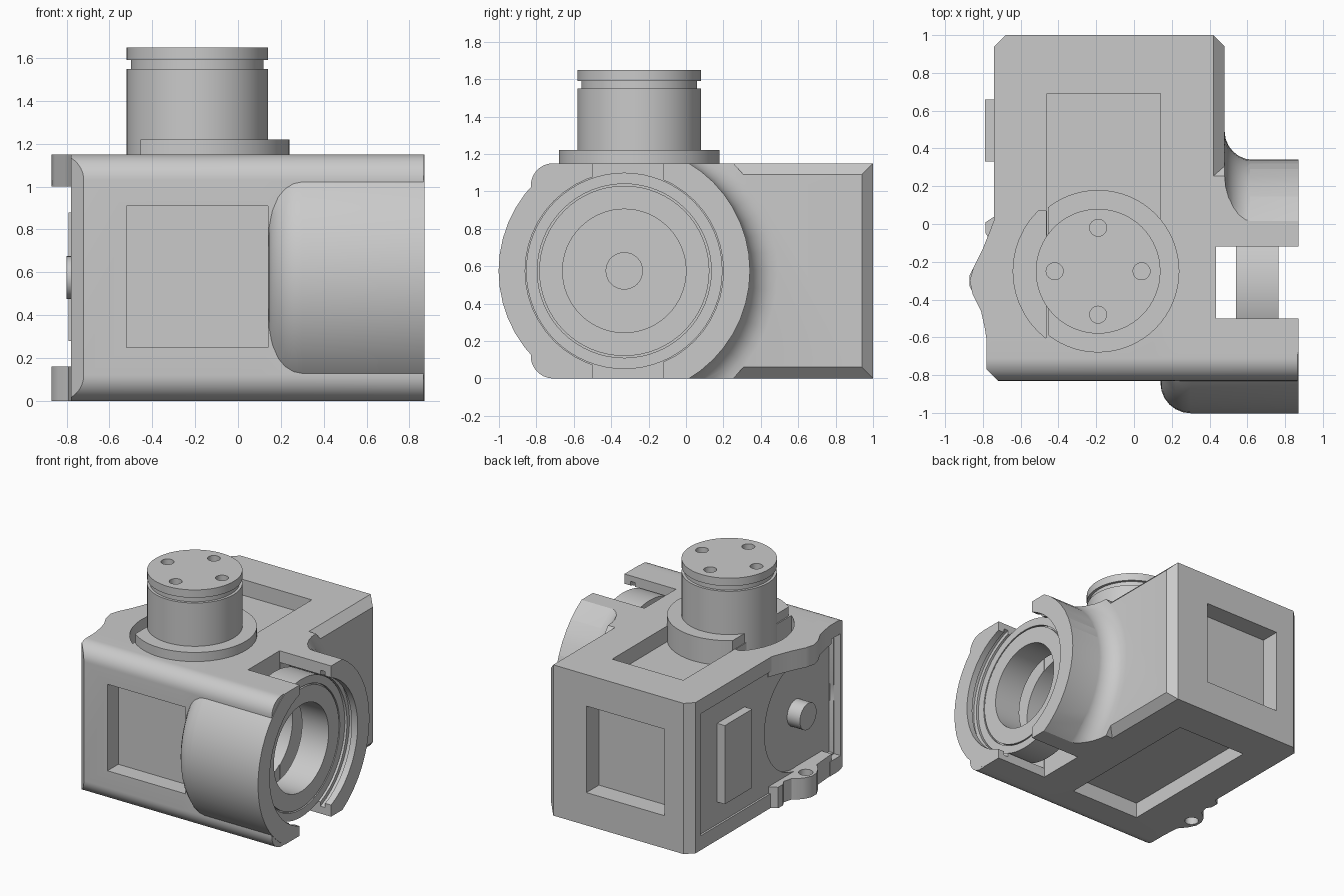
import bpy, bmesh
from math import pi, sin, cos

old = bpy.data.objects.get("Cube")
if old:
    bpy.data.objects.remove(old)

grey = bpy.data.materials.new("plain grey")
grey.use_nodes = True
colour = (0.59, 0.59, 0.59, 1)
grey.diffuse_color = colour
grey.node_tree.nodes["Principled BSDF"].inputs["Base Color"].default_value = colour

TOP = 1.15              # housing height
AY, AZ = -0.33, 0.575   # side bearing axis
HX, HY = -0.19, -0.25   # top hub axis


def finish(name, bm):
    bmesh.ops.remove_doubles(bm, verts=bm.verts, dist=1e-5)
    bmesh.ops.recalc_face_normals(bm, faces=bm.faces)
    me = bpy.data.meshes.new(name)
    bm.to_mesh(me)
    bm.free()
    me.materials.append(grey)
    ob = bpy.data.objects.new(name, me)
    bpy.context.collection.objects.link(ob)
    return ob


def prism(name, outline, z0, z1, chamfer_rule=None, width=0.06):
    """Extrude an outline upward, then chamfer the edges picked by the rule."""
    bm = bmesh.new()
    face = bm.faces.new([bm.verts.new((x, y, z0)) for x, y in outline])
    for v in bmesh.ops.extrude_face_region(bm, geom=[face])["geom"]:
        if isinstance(v, bmesh.types.BMVert):
            v.co.z = z1
    # The starting face is kept when it still closes the bottom
    if not any(all(abs(v.co.z - z0) < 1e-6 for v in f.verts) for f in bm.faces):
        bmesh.ops.holes_fill(bm, edges=bm.edges)
    bmesh.ops.recalc_face_normals(bm, faces=bm.faces)
    if chamfer_rule:
        edges = [e for e in bm.edges if all(chamfer_rule(v.co) for v in e.verts)]
        bmesh.ops.bevel(bm, geom=edges, offset=width, segments=1,
                        profile=0.5, affect='EDGES', clamp_overlap=True)
    return finish(name, bm)


def box(name, x, y, z):
    return prism(name, [(x[0], y[0]), (x[1], y[0]), (x[1], y[1]), (x[0], y[1])], z[0], z[1])


def lathe(name, profile, axis, centre, seg=48):
    """Spin a closed (position, radius) profile around the x or z axis."""
    bm = bmesh.new()
    rings = []
    for i in range(seg):
        t = 2 * pi * i / seg
        ring = []
        for h, r in profile:
            a, b = centre[0] + r * cos(t), centre[1] + r * sin(t)
            ring.append(bm.verts.new((h, a, b) if axis == 'X' else (a, b, h)))
        rings.append(ring)
    n = len(profile)
    for i in range(seg):
        p, q = rings[i], rings[(i + 1) % seg]
        for j in range(n):
            k = (j + 1) % n
            if profile[j][1] == 0 and profile[k][1] == 0:
                continue
            if profile[j][1] == 0:
                bm.faces.new((p[j], q[k], p[k]))
            elif profile[k][1] == 0:
                bm.faces.new((p[j], q[j], p[k]))
            else:
                bm.faces.new((p[j], q[j], q[k], p[k]))
    return finish(name, bm)


def rod(name, axis, centre, h0, h1, r, seg=48):
    return lathe(name, [(h0, 0), (h0, r), (h1, r), (h1, 0)], axis, centre, seg)


def combine(ob, other, op='DIFFERENCE'):
    mod = ob.modifiers.new("bool", 'BOOLEAN')
    mod.operation, mod.object, mod.solver = op, other, 'EXACT'
    bpy.context.view_layer.objects.active = ob
    bpy.ops.object.modifier_apply(modifier=mod.name)
    bpy.data.objects.remove(other)


axis = (AY, AZ)

# Housing block, chamfered on the bearing side
housing = prism("housing",
                [(-0.72, -0.83), (0.3, -0.83), (0.3, -0.3), (0.48, -0.3), (0.48, 1),
                 (-0.68, 1), (-0.74, 0.94), (-0.74, -0.58), (-0.78, -0.62), (-0.78, -0.77)],
                0, TOP, lambda c: c.x > 0.47)
combine(housing, box("front_block", (0.1, 0.866), (-0.83, AY), (0, TOP)), 'UNION')

# Rounded front edges along the top and bottom
R = 0.12
for zc, z0, z1 in ((TOP - R, TOP - R, TOP + 0.2), (R, -0.2, R)):
    corner = box("corner_cut", (-1, 1), (-1, -0.83 + R), (z0, z1))
    combine(corner, rod("round", 'X', (-0.83 + R, zc), -1.1, 1.1, R))
    combine(housing, corner)

# Bearing barrel with a rounded shoulder, and a hollow fillet behind it
arc = [i * pi / 12 for i in range(7)]
barrel = lathe("barrel", [(0.14, 0)] + [(0.30 - 0.16 * cos(t), 0.512 + 0.16 * sin(t)) for t in arc]
               + [(0.87, 0.672), (0.87, 0)], 'X', axis)
combine(barrel, box("slab", (-1, 2), (-2, 2), (0, TOP)), 'INTERSECT')
fillet = lathe("fillet", [(0.36, 0), (0.36, 0.82)]
               + [(0.63 - 0.15 * cos(t), 0.82 - 0.15 * sin(t)) for t in arc]
               + [(0.63, 0)], 'X', axis)
combine(fillet, box("slab", (-1, 2), (-0.2, 0.9), (0, TOP)), 'INTERSECT')
for part in (barrel, fillet):
    combine(housing, part, 'UNION')

# Bore, bearing seat and ring groove as one cut, then the slot above and below
combine(housing, lathe("bore_cut", [(0.2, 0), (0.2, 0.36), (0.44, 0.36), (0.44, 0.53),
                                    (0.78, 0.53), (0.78, 0.56), (0.82, 0.56), (0.82, 0.53),
                                    (1, 0.53), (1, 0)], 'X', axis))
combine(housing, box("slot_cut", (0.435, 1.1), (-0.5, -0.12), (-0.1, 1.3)))

# Window recesses in the front, back, top and bottom
wx, wz, px = (-0.52, 0.14), (0.25, 0.91), (-0.46, 0.14)
combine(housing, box("front_recess", wx, (-1.2, -0.70), wz))
combine(housing, box("back_recess", wx, (0.85, 1.2), wz))
combine(housing, box("top_recess", px, (-0.1, 0.69), (1.03, 1.3)))
combine(housing, box("bottom_recess", px, (-0.52, 0.69), (-0.2, 0.12)))

# Side recess: shallow at the back, deeper and round around the pin
combine(housing, box("shallow_recess", (-1, -0.725), (-0.75, 0.88), (0.11, 1.04)))
combine(housing, box("deep_recess", (-1, -0.69), (-0.74, AY), (0.12, 1.03)))
combine(housing, rod("round_recess", 'X', axis, -1.1, -0.692, 0.42))

# Crescent pocket beside the hub
pocket = rod("pocket", 'Z', (HX, HY), 0.95, 1.4, 0.45)
combine(pocket, box("half", (-2, -0.465), (-2, 0.07), (0, 2)), 'INTERSECT')
combine(housing, pocket)

# Wavy mounting ear above the side recess, smaller drilled lug below it
ear_outline = [(-0.66, 0.06), (-0.73, 0.05), (-0.76, -0.03), (-0.80, -0.13), (-0.85, -0.23),
               (-0.87, -0.30), (-0.855, -0.37), (-0.81, -0.46), (-0.79, -0.55),
               (-0.775, -0.65), (-0.66, -0.65)]
lug_outline = [(-0.66, 0.04), (-0.74, 0.04), (-0.785, 0.01), (-0.785, -0.05), (-0.76, -0.09),
               (-0.78, -0.16), (-0.84, -0.21), (-0.87, -0.27), (-0.87, -0.33),
               (-0.84, -0.39), (-0.79, -0.45), (-0.775, -0.65), (-0.66, -0.65)]
ear = prism("upper_ear", ear_outline, 1.0, TOP)
combine(ear, rod("ear_pocket", 'Z', (HX, HY), 0.9, 1.4, 0.45))
lug = prism("lower_lug", lug_outline, 0, 0.16)
combine(lug, rod("lug_hole", 'Z', (-0.80, -0.30), -0.1, 0.3, 0.05, 24))

# Hub flange, trimmed flat over the pocket
flange = rod("hub_flange", 'Z', (HX, HY), 0.95, 1.22, 0.43, 64)
combine(flange, box("half", (-2, -0.455), (-2, 2), (0, 2)))

# Output hub with a groove and four screw holes
hub = lathe("output_hub", [(0.94, 0), (0.94, 0.33), (1.55, 0.33), (1.55, 0.31), (1.59, 0.31),
                           (1.59, 0.33), (1.65, 0.33), (1.65, 0)], 'Z', (HX, HY), 64)
for i in range(4):
    c = (HX + 0.23 * cos(i * pi / 2), HY + 0.23 * sin(i * pi / 2))
    combine(hub, rod("screw_hole", 'Z', c, 1.57, 1.8, 0.045, 24))

# Bearing ring with a fine groove on each face
bearing = lathe("bearing_ring", [(0.54, 0.33), (0.54, 0.455), (0.56, 0.455), (0.56, 0.465),
                                 (0.54, 0.465), (0.54, 0.525), (0.765, 0.525), (0.765, 0.465),
                                 (0.745, 0.465), (0.745, 0.455), (0.765, 0.455), (0.765, 0.33)],
                'X', axis, 64)

# Inner shaft, side pin and side panel
shaft = rod("inner_shaft", 'X', axis, 0.19, 0.3, 0.10, 32)
pin = rod("side_pin", 'X', axis, -0.80, -0.68, 0.10, 32)
panel = box("side_panel", (-0.79, -0.71), (0.33, 0.66), (0.28, 0.88))

# Smooth the curved parts, keep edges crisp
bpy.ops.object.select_all(action='DESELECT')
for ob in (housing, ear, lug, flange, hub, bearing, shaft, pin):
    ob.select_set(True)
    bpy.context.view_layer.objects.active = ob
bpy.ops.object.shade_smooth_by_angle(angle=0.5)
bpy.ops.object.select_all(action='DESELECT')
